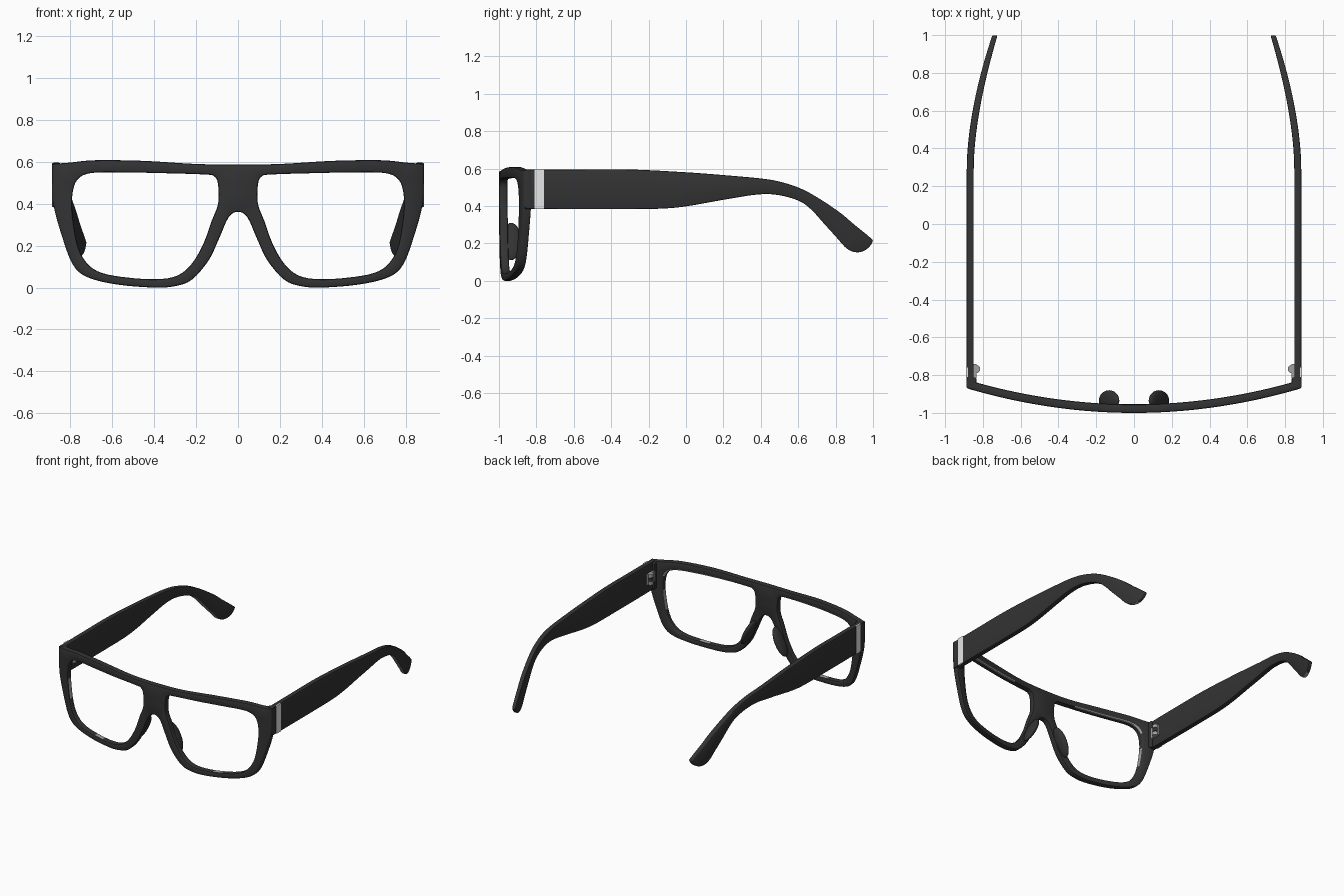
import bpy, bmesh, math
from mathutils import Vector

if "Cube" in bpy.data.objects:
    bpy.data.objects.remove(bpy.data.objects["Cube"])


def material(name, v):
    m = bpy.data.materials.new(name)
    m.diffuse_color = (v, v, v, 1)
    m.use_nodes = True
    m.node_tree.nodes["Principled BSDF"].inputs["Base Color"].default_value = m.diffuse_color
    return m


BLACK = material("black_acetate", 0.033)
SILVER = material("silver", 0.85)
GREY = material("worn_grey", 0.35)


def smooth_loop(pts, n=4):
    """Closed Catmull-Rom loop; a doubled point makes a sharp corner."""
    out, c = [], len(pts)
    for i in range(c):
        a, b, d, e = (Vector(pts[(i + k) % c]) for k in (-1, 0, 1, 2))
        if (b - d).length < 1e-6:
            continue
        for s in range(n):
            t = s / n
            out.append(0.5 * (2 * b + (d - a) * t + (2 * a - 5 * b + 4 * d - e) * t * t
                              + (3 * b - a - 3 * d + e) * t ** 3))
    return out


def finish(ob, *mats):
    for m in mats:
        ob.data.materials.append(m)
    bpy.ops.object.select_all(action='DESELECT')
    ob.select_set(True)
    bpy.context.view_layer.objects.active = ob
    bpy.ops.object.shade_smooth_by_angle(angle=math.radians(40))
    return ob


def slab(name, outline, holes, half, bev, warp, mats, rule):
    """Plate with rounded rims, cut by holes, then warped into place."""
    bm = bmesh.new()
    steps = [(bev, -half), (0.3 * bev, 0.3 * bev - half), (0, bev - half),
             (0, half - bev), (0.3 * bev, half - 0.3 * bev), (bev, half)]
    caps = ([], [])
    hole_faces = set()
    for k, loop in enumerate([outline] + holes):
        n = len(loop)
        area = sum(loop[i - 1].cross(loop[i]) for i in range(n))
        sign = (1 if area > 0 else -1) * (1 if k == 0 else -1)
        rings = []
        for off, w in steps:
            ring = []
            for i, p in enumerate(loop):
                t = (loop[(i + 1) % n] - loop[i - 1]).normalized()
                q = p + Vector((-t.y, t.x)) * sign * off
                ring.append(bm.verts.new((q.x, q.y, w)))
            rings.append(ring)
        for r, s in zip(rings, rings[1:]):
            for i in range(n):
                f = bm.faces.new((r[i - 1], r[i], s[i], s[i - 1]))
                if k:
                    hole_faces.add(f)
        for cap, ring in zip(caps, (rings[0], rings[-1])):
            cap += [bm.edges.get((ring[i - 1], ring[i])) for i in range(n)]
    for cap in caps:
        bmesh.ops.triangle_fill(bm, use_beauty=True, use_dissolve=False,
                                edges=cap, normal=(0, 0, 1))
    for v in bm.verts:
        v.co = warp(*v.co)
    bmesh.ops.recalc_face_normals(bm, faces=bm.faces)
    bm.normal_update()
    for f in bm.faces:
        f.material_index = int(rule(f, f in hole_faces))
    me = bpy.data.meshes.new(name)
    for m in mats:
        me.materials.append(m)
    bm.to_mesh(me)
    bm.free()
    ob = bpy.data.objects.new(name, me)
    bpy.context.collection.objects.link(ob)
    return finish(ob)


def box(name, lo, hi, bev, mat):
    lo, hi = Vector(lo), Vector(hi)
    bpy.ops.mesh.primitive_cube_add(size=1, location=(lo + hi) / 2)
    ob = bpy.context.object
    ob.name = name
    size = hi - lo
    for v in ob.data.vertices:
        v.co = v.co * size
    if bev:
        m = ob.modifiers.new("bevel", 'BEVEL')
        m.width, m.segments = bev, 2
    return finish(ob, mat)


# Front frame: half outline mirrored, two lens holes, bowed backwards
half = [(0, .588), (.2, .59), (.45, .605), (.68, .608), (.8, .597), (.887, .59), (.887, .59),
        (.887, .5), (.88, .39), (.842, .25), (.79, .112), (.72, .05), (.58, .015),
        (.4, 0), (.3, .007), (.22, .038), (.14, .13), (.09, .235), (.045, .335), (0, .362)]
full = half + [(-x, z) for x, z in reversed(half[1:-1])]
lens = [(.095, .49), (.112, .53), (.16, .54), (.39, .547), (.55, .55), (.70, .547), (.765, .517),
        (.79, .45), (.79, .35), (.765, .2), (.72, .115), (.65, .07), (.53, .048), (.39, .04),
        (.29, .057), (.22, .115), (.165, .21), (.125, .32), (.095, .4)]
holes = [smooth_loop([(s * x, z) for x, z in lens]) for s in (1, -1)]


def worn_rim(f, in_hole):
    # Grey back edge at the top of each lens hole, and small patches on its wall
    n, c = f.normal, f.calc_center_median()
    x = abs(c.x)
    return in_hole and ((c.z > 0.49 and x > 0.3 and n.y > 0.2)
                        or (x > 0.77 and 0.25 < c.z < 0.38 and abs(n.y) < 0.35)
                        or (c.z < 0.08 and 0.47 < x < 0.54 and abs(n.y) < 0.35))


slab("front_frame", smooth_loop(full), holes, 0.0225, 0.009,
     lambda u, v, w: (u, w - 0.9775 + 0.166 * u * u, v), [BLACK, GREY], worn_rim)

# Temple side profile (y, z), shared by both sides
arm = [(-.86, .594), (-.86, .594), (-.6, .595), (-.3, .595), (0, .58), (.2, .565), (.4, .547),
       (.5, .53), (.604, .497), (.7, .447), (.82, .367), (.9, .3), (.98, .235), (.998, .21),
       (.965, .168), (.915, .152), (.86, .172), (.8, .237), (.74, .303), (.67, .38), (.604, .427),
       (.5, .457), (.39, .462), (.2, .433), (0, .398), (-.15, .385), (-.4, .383), (-.65, .383),
       (-.86, .385), (-.86, .385)]


def worn_tip(f, in_hole):
    # Grey edge along the top and end of the ear tip
    n = f.normal
    return f.calc_center_median().y > 0.62 and abs(n.x) < 0.5 and 0.6 * n.y + 0.8 * n.z > 0.5


for s, side in ((1, "right"), (-1, "left")):
    def bend(u, v, w):
        t = max(0, (u - 0.3) / 0.69)
        return s * (0.867 + w * (1 - 0.25 * t ** 3) - 0.128 * t ** 1.7), u, v
    slab(side + "_temple", smooth_loop(arm, 5), [], 0.0185, 0.006, bend, [BLACK, GREY], worn_tip)

    # Corner block joining frame and temple
    a, b = sorted((s * 0.835, s * 0.885))
    box(side + "_end_piece", (a, -0.86, .388), (b, -0.813, .59), 0.006, BLACK)

    # Silver plate on the outer side at the hinge
    a, b = sorted((s * 0.879, s * 0.8885))
    box(side + "_silver_plate", (a, -0.81, .385), (b, -0.76, .595), 0, SILVER)

    # Hinge: three knuckles on a leaf inside the temple
    a, b = sorted((s * 0.835, s * 0.853))
    box(side + "_hinge_leaf", (a, -0.815, .45), (b, -0.74, .53), 0, GREY)
    for i, z in enumerate((.462, .49, .518)):
        bpy.ops.mesh.primitive_cylinder_add(vertices=20, radius=0.022, depth=0.024,
                                            location=(s * 0.836, -0.768, z))
        ob = bpy.context.object
        ob.name = f"{side}_hinge_knuckle_{i + 1}"
        finish(ob, GREY if i != 1 else BLACK)

    # Nose pad behind the inner rim, leaning along it
    bpy.ops.mesh.primitive_uv_sphere_add(segments=24, ring_count=14, radius=1,
                                         location=(s * 0.132, -0.935, 0.21),
                                         rotation=(0, -s * 0.46, 0))
    ob = bpy.context.object
    ob.name = side + "_nose_pad"
    ob.scale = (0.026, 0.055, 0.11)
    finish(ob, BLACK)
